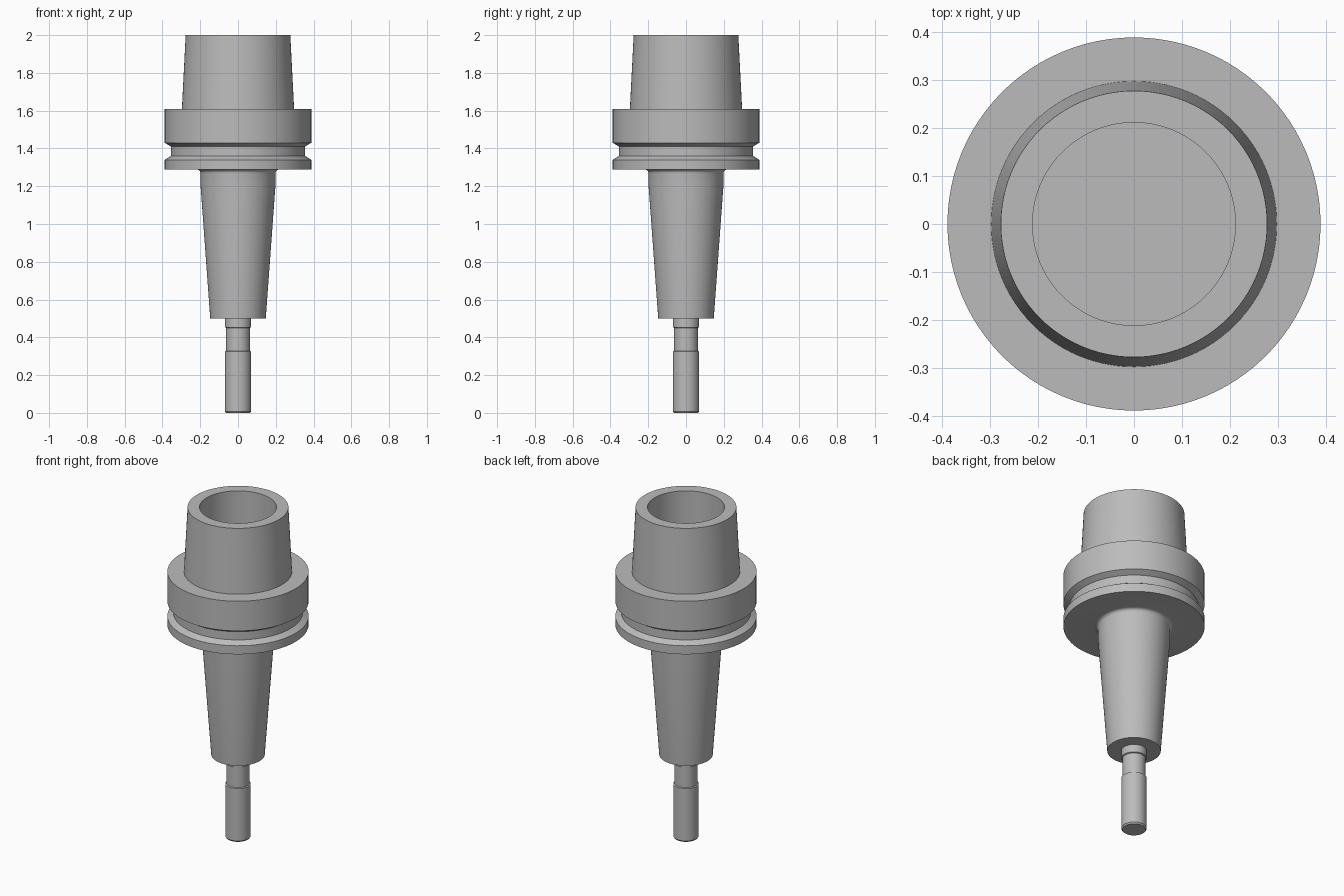
import bpy
import bmesh
import math

SEGMENTS = 96

if "Cube" in bpy.data.objects:
    bpy.data.objects.remove(bpy.data.objects["Cube"])

steel = bpy.data.materials.new("satin steel grey")
steel.use_nodes = True
GREY = (0.5, 0.5, 0.5, 1)
steel.diffuse_color = GREY
steel.node_tree.nodes["Principled BSDF"].inputs["Base Color"].default_value = GREY


def lathe(name, profile):
    """Spin an (r, z) profile, listed from bottom to top, around z."""
    bm = bmesh.new()
    verts = [bm.verts.new((r, 0, z)) for r, z in profile]
    edges = [bm.edges.new(pair) for pair in zip(verts, verts[1:])]
    bmesh.ops.spin(bm, geom=verts + edges, cent=(0, 0, 0), axis=(0, 0, 1),
                   angle=math.tau, steps=SEGMENTS, use_duplicate=False)
    bmesh.ops.remove_doubles(bm, verts=bm.verts, dist=0.0002)
    bmesh.ops.recalc_face_normals(bm, faces=bm.faces)
    mesh = bpy.data.meshes.new(name)
    bm.to_mesh(mesh)
    bm.free()
    mesh.materials.append(steel)
    obj = bpy.data.objects.new(name, mesh)
    bpy.context.collection.objects.link(obj)
    bpy.ops.object.select_all(action="DESELECT")
    obj.select_set(True)
    bpy.context.view_layer.objects.active = obj
    bpy.ops.object.shade_smooth_by_angle(angle=math.radians(25))
    return obj


# Cutting tool: bevelled tip, relieved neck and shank
lathe("cutting_tool", [
    (0, 0), (0.064, 0), (0.07, 0.008), (0.07, 0.325), (0.063, 0.328),
    (0.063, 0.45), (0.07, 0.453), (0.07, 0.5), (0, 0.5)])

# Holder: tapered nose, rounded fillet, grooved flange, hollow taper
FILLET = 0.02
fillet = [(0.198 + FILLET * (1 - math.cos(a)), 1.268 + FILLET * math.sin(a))
          for a in (math.pi / 2 * i / 5 for i in range(6))]
nose = [(0, 0.5), (0.147, 0.5), (0.198, 1.2)]
flange = [(0.388, 1.288), (0.388, 1.34), (0.355, 1.36), (0.355, 1.41),
          (0.388, 1.43), (0.388, 1.61)]
taper = [(0.297, 1.61), (0.277, 2), (0.211, 2), (0.211, 1.61), (0, 1.61)]
lathe("tool_holder", nose + fillet + flange + taper)
